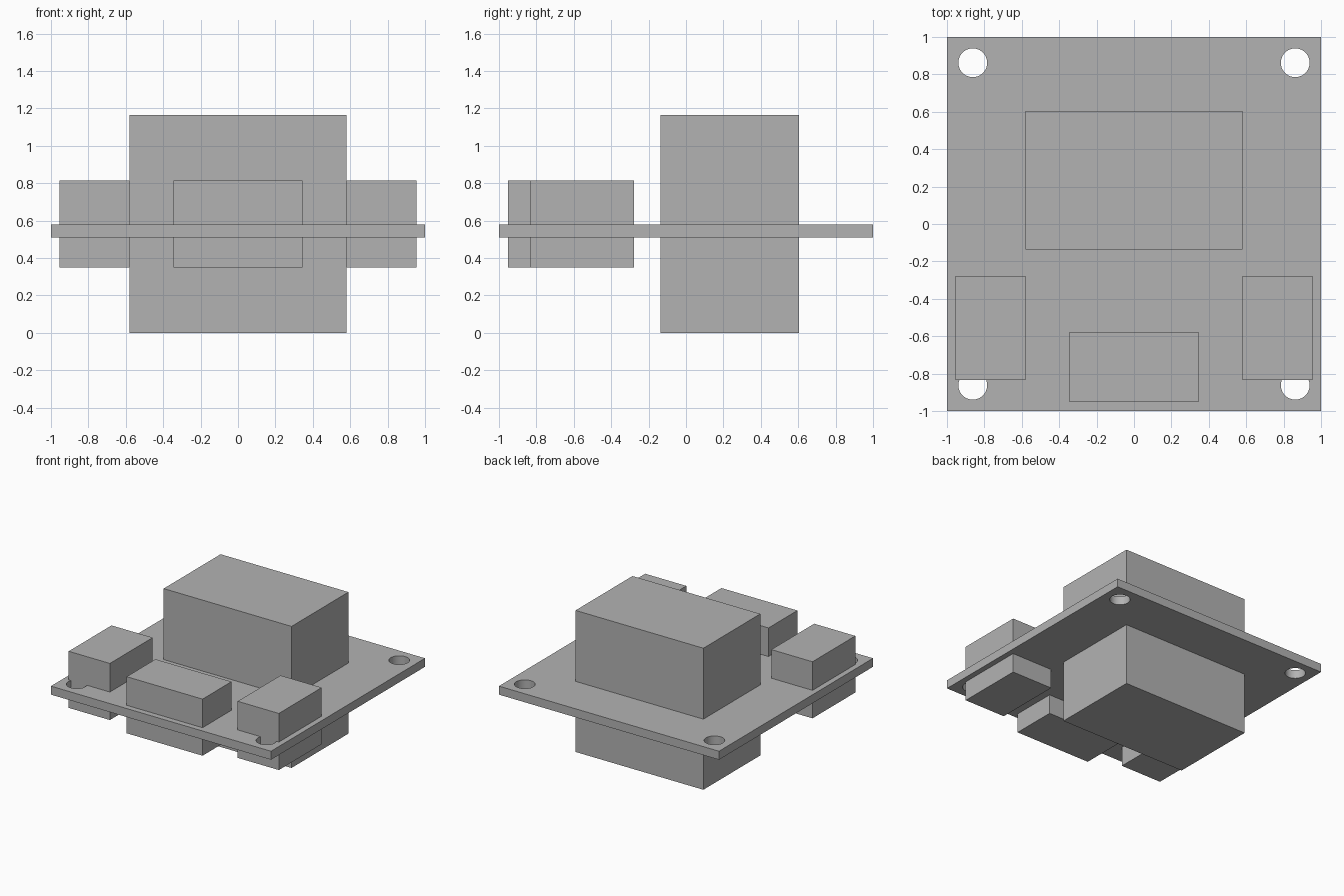
import bpy
from math import radians

cube = bpy.data.objects.get("Cube")
if cube:
    bpy.data.objects.remove(cube, do_unlink=True)

# Single flat grey
grey = bpy.data.materials.new("plain_grey")
grey.use_nodes = True
colour = (0.45, 0.45, 0.45, 1)
grey.diffuse_color = colour
grey.node_tree.nodes["Principled BSDF"].inputs["Base Color"].default_value = colour


def box(name, xs, ys, zs):
    """Axis-aligned box from its x, y and z ranges."""
    spans = (xs, ys, zs)
    bpy.ops.mesh.primitive_cube_add(size=1, location=[(a + b) / 2 for a, b in spans])
    ob = bpy.context.object
    ob.name = name
    ob.scale = [b - a for a, b in spans]
    bpy.ops.object.transform_apply(location=False, rotation=False, scale=True)
    ob.data.materials.append(grey)
    return ob


# Thin square board
BOARD_Z = (0.51, 0.58)
board = box("circuit_board", (-1, 1), (-1, 1), BOARD_Z)

# Mounting hole in each corner
HOLE = 0.862
for sx in (-1, 1):
    for sy in (-1, 1):
        bpy.ops.mesh.primitive_cylinder_add(
            vertices=48, radius=0.077, depth=0.4,
            location=(sx * HOLE, sy * HOLE, sum(BOARD_Z) / 2))
        cutter = bpy.context.object
        cutter.name = "hole_cutter"
        cutter.hide_render = True
        cutter.data.materials.append(grey)
        cut = board.modifiers.new("mounting_hole", "BOOLEAN")
        cut.operation = "DIFFERENCE"
        cut.solver = "EXACT"
        cut.object = cutter
        bpy.ops.object.select_all(action="DESELECT")
        board.select_set(True)
        bpy.context.view_layer.objects.active = board
        bpy.ops.object.modifier_apply(modifier=cut.name)
        bpy.data.objects.remove(cutter, do_unlink=True)
bpy.ops.object.shade_smooth_by_angle(angle=radians(30))

# Large block through the board
box("main_block", (-0.581, 0.581), (-0.135, 0.604), (0, 1.163))

# Smaller connector blocks, also through the board
CONNECTOR_Z = (0.35, 0.815)
box("front_connector", (-0.345, 0.345), (-0.953, -0.578), CONNECTOR_Z)
box("left_connector", (0.581, 0.955), (-0.834, -0.278), CONNECTOR_Z)
box("right_connector", (-0.955, -0.581), (-0.834, -0.278), CONNECTOR_Z)
